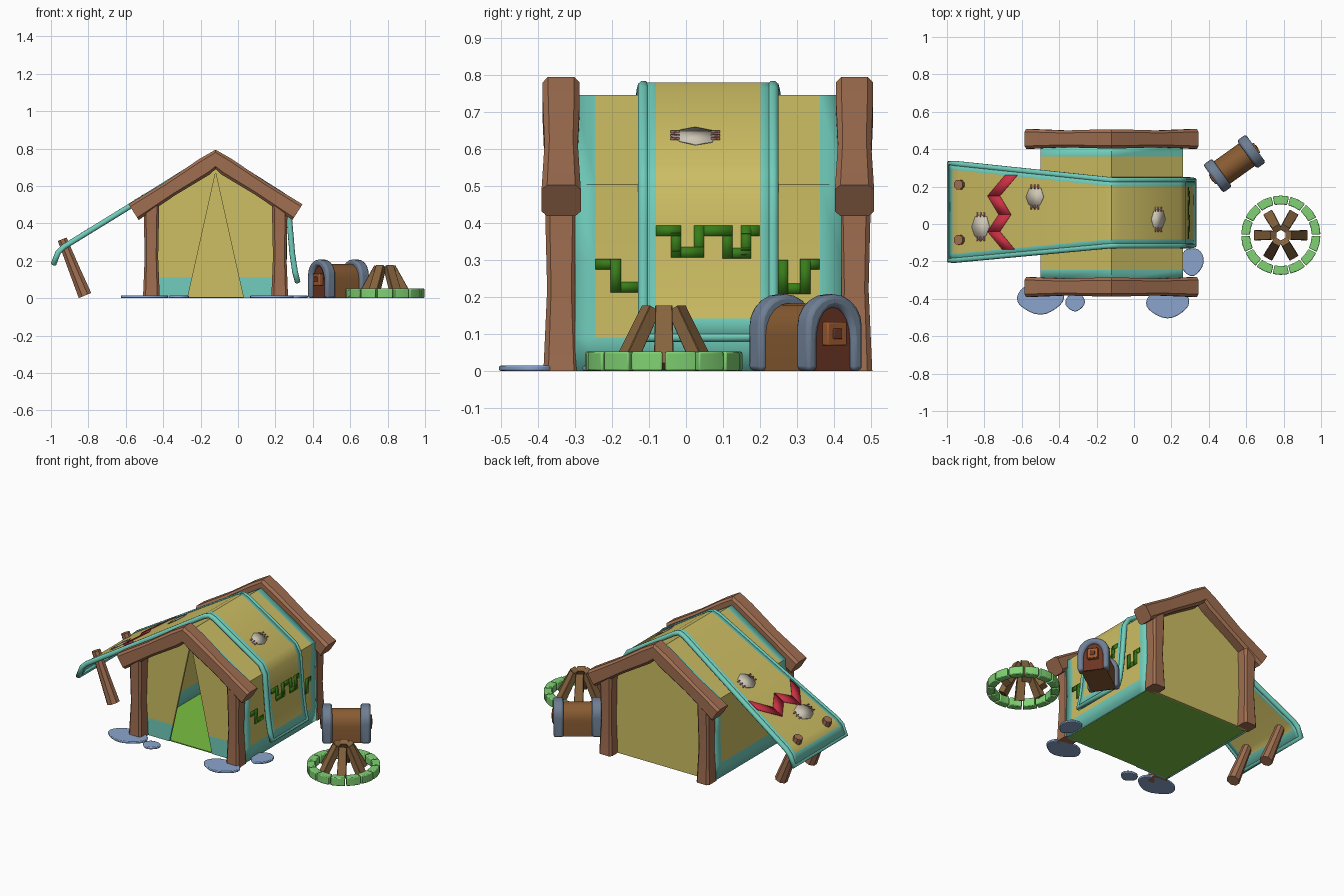
import bpy, bmesh, math
from mathutils import Vector

if "Cube" in bpy.data.objects:
    bpy.data.objects.remove(bpy.data.objects["Cube"])


def material(name, rgb):
    m = bpy.data.materials.new(name)
    m.diffuse_color = (*[c ** 2.2 for c in rgb], 1)
    m.use_nodes = True
    m.node_tree.nodes["Principled BSDF"].inputs["Base Color"].default_value = m.diffuse_color
    return m


WOOD = material("wood", (.62, .43, .32))
LOG = material("log", (.52, .39, .25))
YELLOW = material("yellow_cloth", (.80, .74, .39))
TEAL = material("teal_cloth", (.44, .80, .73))
GRASS = material("floor_green", (.48, .75, .27))
PATTERN = material("pattern_green", (.23, .48, .12))
RED = material("red", (.78, .20, .27))
PATCH = material("patch", (.80, .77, .70))
PINK = material("stitch", (.80, .50, .52))
SLATE = material("slate", (.54, .64, .80))
LIME = material("ring_green", (.50, .82, .45))
CHEST = material("chest_wood", (.53, .36, .21))
PANEL = material("chest_panel", (.42, .22, .16))
IRON = material("iron", (.43, .49, .57))
COPPER = material("copper", (.62, .36, .20))


def finish(name, bm, mats, bevel=0.0, solid=0.0, loc=(0, 0, 0), rot=0.0):
    if not solid:
        bmesh.ops.recalc_face_normals(bm, faces=bm.faces)
    me = bpy.data.meshes.new(name)
    bm.to_mesh(me)
    bm.free()
    ob = bpy.data.objects.new(name, me)
    bpy.context.collection.objects.link(ob)
    for m in mats:
        me.materials.append(m)
    ob.location, ob.rotation_euler.z = loc, rot
    if solid:
        s = ob.modifiers.new("solid", 'SOLIDIFY')
        s.thickness, s.offset, s.use_even_offset = solid, 0, True
    if bevel:
        b = ob.modifiers.new("bevel", 'BEVEL')
        b.width, b.segments, b.limit_method = bevel, 2, 'ANGLE'
    return ob


def prism(name, polys, lo, hi, axis, mat, **kw):
    """Extrude 2D outlines between lo and hi along an axis."""
    put = {'x': lambda u, v, h: (h, u, v), 'y': lambda u, v, h: (u, h, v),
           'z': lambda u, v, h: (u, v, h)}[axis]
    bm = bmesh.new()
    for p in polys:
        a = [bm.verts.new(put(u, v, lo)) for u, v in p]
        b = [bm.verts.new(put(u, v, hi)) for u, v in p]
        bm.faces.new(a)
        bm.faces.new(b[::-1])
        for i in range(len(p)):
            j = (i + 1) % len(p)
            bm.faces.new((a[i], a[j], b[j], b[i]))
    return finish(name, bm, [mat], **kw)


def beam(name, pts, sizes, y, mat, cut=.3, **kw):
    """Sweep a chamfered rectangle along an x-z path; sizes are half thickness and half depth."""
    bm, rings = bmesh.new(), []
    for i, (x, z) in enumerate(pts):
        a, b = pts[max(i - 1, 0)], pts[min(i + 1, len(pts) - 1)]
        d = Vector((b[0] - a[0], b[1] - a[1])).normalized()
        t, w = sizes[i]
        c = cut * min(t, w)
        prof = [(t, w - c), (t - c, w), (c - t, w), (-t, w - c),
                (-t, c - w), (c - t, -w), (t - c, -w), (t, c - w)]
        rings.append([bm.verts.new((x - d.y * p, y + q, z + d.x * p)) for p, q in prof])
    for r, s in zip(rings, rings[1:]):
        for k in range(8):
            bm.faces.new((r[k], r[(k + 1) % 8], s[(k + 1) % 8], s[k]))
    bm.faces.new(rings[0])
    bm.faces.new(rings[-1])
    return finish(name, bm, [mat], **kw)


def sheet(name, rows, teal_rows, thick):
    """Cloth from rows of 4 points; outer columns and chosen rows are teal."""
    bm = bmesh.new()
    vs = [[bm.verts.new(p) for p in r] for r in rows]
    for i in range(len(vs) - 1):
        for k in range(3):
            f = bm.faces.new((vs[i][k], vs[i][k + 1], vs[i + 1][k + 1], vs[i + 1][k]))
            f.material_index = int(k != 1 or i in teal_rows)
    return finish(name, bm, [YELLOW, TEAL], solid=thick)


def decal(name, polys, to3d, mat):
    bm = bmesh.new()
    for p in polys:
        bm.faces.new([bm.verts.new(to3d(u, v)) for u, v in p])
    return finish(name, bm, [mat], solid=.003)


def ellipse(cx, cy, rx, ry, n=24, wob=0.0):
    return [(cx + rx * math.cos(a) * (1 + wob * math.sin(2 * a + 1)), cy + ry * math.sin(a) * (1 + wob * math.sin(3 * a)))
            for a in (math.tau * i / n for i in range(n))]


CX = -.12  # tent centre line


def mir(pts):
    return [(2 * CX - x, z) for x, z in pts]


# Timber frames, front and back
half = [(-.558, .46), (-.36, .587), (-.18, .702)]
path = half + [(CX, .742)] + mir(half)[::-1]
size = [(.05, .053), (.044, .045), (.05, .05), (.052, .05), (.05, .05), (.044, .045), (.05, .053)]
for tag, y in (("front", -.337), ("back", .455)):
    beam(tag + "_roof_beam", path, size, y, WOOD)
    for side, x in (("left", -.463), ("right", .223)):
        beam(f"{tag}_{side}_post", [(x, 0), (x, .22), (x, .5)],
             [(.045, .048), (.036, .038), (.042, .045)], y, WOOD)

# Tent body, walls and floor
prof = [(-.495, 0), (-.495, .09), (-.49, .3), (-.495, .5), (CX, .738)]
prof += mir(prof[:4])[::-1]
sheet("tent_cover", [[(x, y, z) for y in (-.3, -.245, .362, .42)] for x, z in prof], (0, 7), .012)
low = [(-.49, 0), (-.27, 0), (-.245, .11), (-.49, .11)]
up = [(-.49, .11), (-.245, .11), (CX, .67), (CX, .735), (-.49, .5)]
prism("front_wall_hem", [low, mir(low)], -.305, -.293, 'y', TEAL)
prism("front_wall", [up, mir(up)], -.305, -.293, 'y', YELLOW)
back = [(-.49, 0), (-.49, .5), (CX, .735), (.25, .5), (.25, 0)]
prism("back_wall", [back], .42, .432, 'y', YELLOW)
prism("floor", [[(-.49, -.3), (.25, -.3), (.25, .42), (-.49, .42)]], 0, .006, 'z', GRASS)

# Long canopy strip with rolled trim
strip = [(.318, .09), (.305, .14), (.29, .24), (.278, .38), (.268, .5), (.24, .55), (-.085, .755),
         (CX, .768), (-.155, .755), (-.58, .49), (-.93, .275), (-.962, .245), (-.985, .185)]
rows = []
for x, z in strip:
    t = max(0, (CX - x) / .86)
    lo, hi = -.115 - .08 * t, .235 + .09 * t
    rows.append([(x, y, z) for y in (lo, lo + .034, hi - .034, hi)])
sheet("canopy", rows, (0, 11), .02)
cu = bpy.data.curves.new("canopy_trim", 'CURVE')
cu.dimensions, cu.bevel_depth, cu.bevel_resolution = '3D', .016, 2
loop = [r[0] for r in rows] + [r[3] for r in rows[::-1]]
sp = cu.splines.new('POLY')
sp.points.add(len(loop) - 1)
for p, co in zip(sp.points, loop):
    p.co = (*co, 1)
sp.use_cyclic_u = True
cu.materials.append(TEAL)
bpy.context.collection.objects.link(bpy.data.objects.new("canopy_trim", cu))

# Cloth patterns: meanders, zigzag, patches with stitches
def meander(pts, h=.014):
    return [[(min(a, c) - h, min(b, d) - h), (max(a, c) + h, min(b, d) - h),
             (max(a, c) + h, max(b, d) + h), (min(a, c) - h, max(b, d) + h)]
            for (a, b), (c, d) in zip(pts, pts[1:])]


def left_roof(x, y):
    return (x, y, .755 + .62 * (x + .155) + .0145)


def right_roof(x, y):
    return (x, y, .55 + .63 * (.24 - x) + .0145)


decal("canopy_meander", meander([(-.067, .378), (-.027, .378), (-.027, .32), (.035, .32), (.035, .378),
      (.112, .378), (.112, .318), (.162, .318), (.162, .378), (.184, .378)]),
      lambda y, z: (.278 + .086 * (.38 - z) + .0125, y, z), PATTERN)
for i, m in enumerate(([(-.23, .288), (-.19, .288), (-.19, .226), (-.13, .226)],
                       [(.262, .285), (.262, .222), (.322, .222), (.322, .288), (.347, .288)])):
    decal(f"wall_meander_{i}", meander(m), lambda y, z: (.2595 if z < .3 else .2605, y, z), PATTERN)
zig = [(-.655, .262), (-.75, .15), (-.69, .05), (-.75, -.04), (-.67, -.137)]
decal("zigzag", [[(a - .033, b), (a + .033, b), (c + .033, d), (c - .033, d)]
                 for (a, b), (c, d) in zip(zig, zig[1:])], left_roof, RED)
for i, (x, y, w, h, fn) in enumerate(((-.53, .145, .038, .055, left_roof),
                                      (-.82, -.015, .038, .065, left_roof), (.13, .025, .03, .055, right_roof))):
    decal(f"patch_{i}", [ellipse(x, y, w * 1.15, h * 1.1, 8, .1)], fn, PATCH)
    st = [[(x + k * w * .5 - .003, y + s * h - .012), (x + k * w * .5 + .003, y + s * h - .012),
           (x + k * w * .5 + .003, y + s * h + .012), (x + k * w * .5 - .003, y + s * h + .012)]
          for s in (-1, 1) for k in (-1, 0, 1)]
    decal(f"patch_stitches_{i}", st, lambda u, v, f=fn: Vector(f(u, v)) + Vector((0, 0, .002)), PINK)

# Leaning canopy pegs
for i, y in enumerate((-.085, .21)):
    beam(f"canopy_peg_{i}", [(-.818, .014), (-.88, .165), (-.94, .315)],
         [(.036, .036), (.03, .03), (.025, .025)], y, WOOD, cut=.58)

# Flat stepping stones
for i, (x, y, rx, ry) in enumerate(((-.5, -.395, .12, .085), (-.315, -.418, .05, .047),
                                    (.18, -.42, .11, .08), (.31, -.2, .06, .075))):
    prism(f"flat_stone_{i}", [ellipse(x, y, rx, ry, 24, .06)], 0, .014, 'z', SLATE, bevel=.004)

# Campfire: ring of blocks and leaning logs
FIRE, N = (.785, -.06, 0), 14
ring = []
for i in range(N):
    a = [math.tau * (i + f) / N for f in (.04, .5, .96)]
    ring.append([(.212 * math.cos(t), .212 * math.sin(t)) for t in a] +
                [(.165 * math.cos(t), .165 * math.sin(t)) for t in a[::-1]])
prism("fire_ring", ring, 0, .052, 'z', LIME, bevel=.005, loc=FIRE)
for i in range(6):
    beam(f"fire_log_{i}", [(.125, .012), (.04, .168)], [(.02, .027), (.018, .023)], 0, LOG,
         cut=.1, loc=FIRE, rot=math.tau * i / 6)


# Chest: arched body, iron hoops, end panels and latches
def arch(hw, top, n=10):
    return [(hw, 0)] + [(hw * math.cos(math.pi * i / n), top - .085 + .085 * math.sin(math.pi * i / n))
                        for i in range(n + 1)] + [(-hw, 0)]


CH = dict(loc=(.537, .323, 0), rot=math.radians(35.6))
prism("chest_body", [arch(.074, .182)], -.115, .115, 'x', CHEST, **CH)
for tag, s in (("left", -1), ("right", 1)):
    prism(f"chest_{tag}_hoop", [arch(.092, .207) + arch(.058, .172)[::-1]], s * .082, s * .14, 'x',
          IRON, bevel=.012, **CH)
    prism(f"chest_{tag}_panel", [arch(.062, .176)], s * .11, s * .124, 'x', PANEL, **CH)
    for part, r, d, m in (("latch", .032, .148, COPPER), ("keyhole", .015, .151, PANEL)):
        prism(f"chest_{tag}_{part}", [[(-r, .1 - r), (r, .1 - r), (r, .1 + r), (-r, .1 + r)]],
              s * .12, s * d, 'x', m, bevel=.004, **CH)

# Smooth shading with sharp edges kept
for ob in bpy.data.objects:
    if ob.type == 'MESH':
        ob.select_set(True)
        bpy.context.view_layer.objects.active = ob
bpy.ops.object.shade_smooth_by_angle(angle=math.radians(35))
